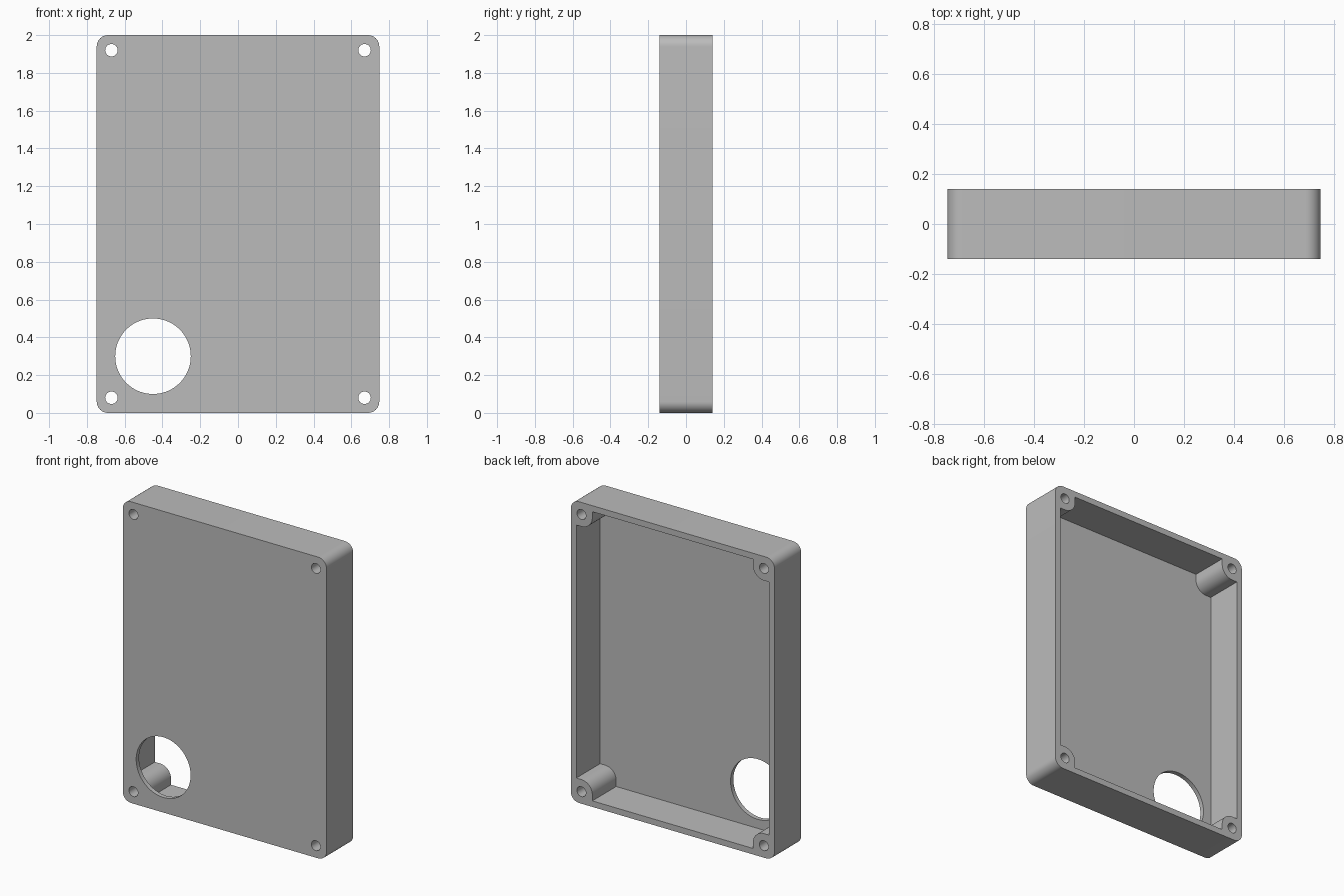
import bpy, bmesh
from math import sin, cos, pi, radians

cube = bpy.data.objects.get("Cube")
if cube:
    bpy.data.objects.remove(cube, do_unlink=True)

HALF_W, HALF_H, HALF_D = 0.748, 1.0, 0.14
CORNER_R, WALL, PLATE = 0.06, 0.04, 0.03
BOSS_X, BOSS_Z, BOSS_R = 0.67, 0.92, 0.08
SCREW_R = 0.033
CORNERS = [(1, 1), (-1, 1), (-1, -1), (1, -1)]


def arc(cx, cz, r, start, end, steps):
    angles = [radians(start + (end - start) * i / steps) for i in range(steps + 1)]
    return [(cx + r * cos(a), cz + r * sin(a)) for a in angles]


def four_corners(points):
    """Mirror one corner's outline into all four, keeping the winding."""
    outline = []
    for sx, sz in CORNERS:
        ordered = points if sx * sz > 0 else points[::-1]
        outline += [(sx * x, sz * z) for x, z in ordered]
    return outline


def prism(name, outline, y0, y1):
    """Extrude an x-z outline along y."""
    bm = bmesh.new()
    face = bm.faces.new([bm.verts.new((x, y0, z + HALF_H)) for x, z in outline])
    new = bmesh.ops.extrude_face_region(bm, geom=[face])["geom"]
    verts = [v for v in new if isinstance(v, bmesh.types.BMVert)]
    bmesh.ops.translate(bm, vec=(0, y1 - y0, 0), verts=verts)
    bmesh.ops.recalc_face_normals(bm, faces=bm.faces)
    mesh = bpy.data.meshes.new(name)
    bm.to_mesh(mesh)
    bm.free()
    obj = bpy.data.objects.new(name, mesh)
    bpy.context.collection.objects.link(obj)
    return obj


def circle(cx, cz, r, sides):
    return arc(cx, cz, r, 0, 360, sides)[:-1]


# Rounded outer block
rounded = arc(HALF_W - CORNER_R, HALF_H - CORNER_R, CORNER_R, 0, 90, 12)
case = prism("enclosure_case", four_corners(rounded), -HALF_D, HALF_D)

# Open-backed cavity that leaves a screw boss in every corner
notch = [(HALF_W - WALL, BOSS_Z - BOSS_R)]
notch += arc(BOSS_X, BOSS_Z, BOSS_R, 270, 180, 12)
notch += [(BOSS_X - BOSS_R, HALF_H - WALL)]
cutters = [prism("cavity_cutter", four_corners(notch), PLATE - HALF_D, HALF_D + 0.1)]

# Screw holes and the large round opening
for sx, sz in CORNERS:
    cutters.append(prism("screw_hole_cutter",
                         circle(sx * BOSS_X, sz * BOSS_Z, SCREW_R, 32), -0.3, 0.3))
cutters.append(prism("round_opening_cutter", circle(-0.45, -0.7, 0.2, 72), -0.3, 0.3))

bpy.ops.object.select_all(action="DESELECT")
case.select_set(True)
bpy.context.view_layer.objects.active = case
for cutter in cutters:
    mod = case.modifiers.new(cutter.name, "BOOLEAN")
    mod.operation = "DIFFERENCE"
    mod.solver = "EXACT"
    mod.object = cutter
    bpy.ops.object.modifier_apply(modifier=mod.name)
    bpy.data.objects.remove(cutter, do_unlink=True)

# Plain grey finish
grey = bpy.data.materials.new("plain_grey")
grey.use_nodes = True
colour = (0.5, 0.5, 0.5, 1)
grey.diffuse_color = colour
grey.node_tree.nodes["Principled BSDF"].inputs["Base Color"].default_value = colour
case.data.materials.clear()
case.data.materials.append(grey)
for poly in case.data.polygons:
    poly.material_index = 0

bpy.ops.object.shade_smooth_by_angle(angle=radians(30))
